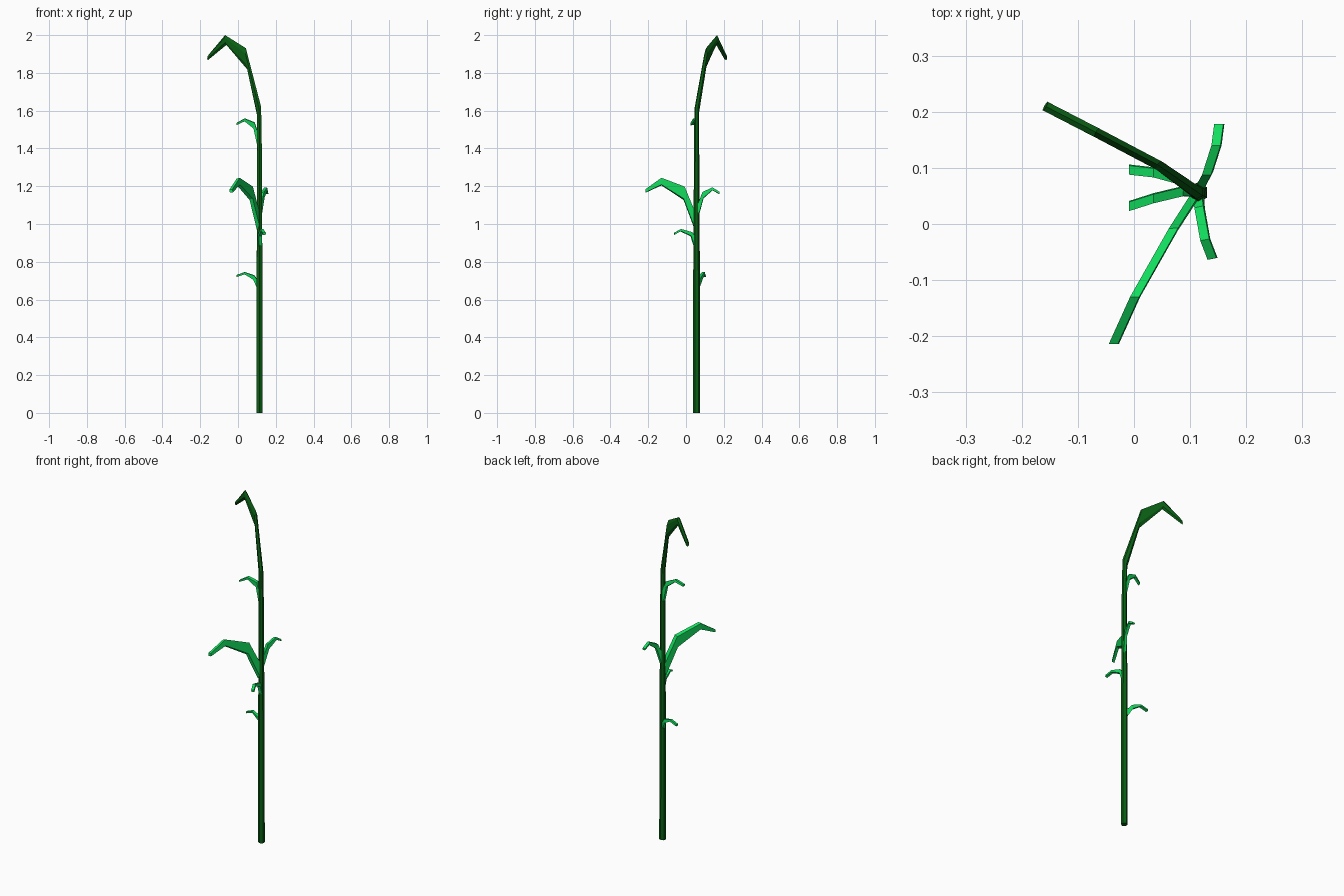
import bpy, bmesh, math
from mathutils import Vector

if "Cube" in bpy.data.objects:
    bpy.data.objects.remove(bpy.data.objects["Cube"])


def material(name, rgb):
    m = bpy.data.materials.new(name)
    m.diffuse_color = (*rgb, 1)
    m.use_nodes = True
    m.node_tree.nodes["Principled BSDF"].inputs["Base Color"].default_value = m.diffuse_color
    return m


STALK = material("dark_green", (0.003, 0.115, 0.007))
LEAF = material("bright_green", (0.006, 0.72, 0.11))


def loft(name, sections, out, lateral, n, turn, mat):
    """Skin n-sided rings; section = (x, y, z, reach, rise, half_width)."""
    out, lateral = Vector(out).normalized(), Vector(lateral).normalized()
    bm = bmesh.new()
    rings = []
    for x, y, z, reach, rise, width in sections:
        depth = out * -reach + Vector((0, 0, rise))
        angles = [turn + math.tau * i / n for i in range(n)]
        rings.append([bm.verts.new(Vector((x, y, z)) + depth * math.cos(a)
                                   + lateral * width * math.sin(a)) for a in angles])
    for r, s in zip(rings, rings[1:]):
        for i in range(n):
            j = (i + 1) % n
            bm.faces.new((r[i], r[j], s[j], s[i]))
    bm.faces.new(rings[0])
    bm.faces.new(rings[-1])
    bmesh.ops.recalc_face_normals(bm, faces=bm.faces)
    me = bpy.data.meshes.new(name)
    bm.to_mesh(me)
    bm.free()
    me.materials.append(mat)
    bpy.context.collection.objects.link(bpy.data.objects.new(name, me))


# Upright stalk running into the drooping top
X, Y = 0.114, 0.056
loft("stalk", [
    (X, Y, 0, .0185, 0, .0185),
    (X, Y, 0.70, .0185, 0, .018),
    (X, Y, 0.95, .016, 0, .016),
    (X, Y, 1.40, .014, 0, .014),
    (X - .003, Y + .001, 1.60, .013, .02, .012),
    (.045, .104, 1.875, -.004, .056, .010),
    (-.065, .162, 1.974, -.004, .026, .010),
    (-.158, .210, 1.881, .002, .014, .010),
], (-.87, .49, 0), (.49, .87, 0), 6, 0, STALK)


# Side leaves: a base and three bends, each (x, y, low z, high z)
def leaf(name, points, lateral):
    out = Vector(points[-1][:2]) - Vector(points[0][:2])
    reaches = (.010, .004, 0, 0)
    sections = [(x, y, (lo + hi) / 2, reach, (hi - lo) * .6, .0115)
                for (x, y, lo, hi), reach in zip(points, reaches)]
    loft(name, sections, (*out, 0), (*lateral, 0), 4, math.radians(38), LEAF)


leaf("low_leaf", [(.108, .062, .66, .69), (.083, .079, .705, .73),
                  (.035, .092, .733, .746), (-.009, .097, .718, .73)], (0, 1))
leaf("front_leaf", [(.115, .050, .88, .92), (.117, .028, .935, .958),
                    (.127, -.028, .96, .974), (.140, -.062, .942, .955)], (1, .2))
leaf("large_leaf", [(.110, .052, .97, 1.04), (.070, -.010, 1.125, 1.20),
                    (.002, -.130, 1.203, 1.246), (-.036, -.214, 1.165, 1.185)], (1, 0))
leaf("back_leaf", [(.115, .060, 1.04, 1.08), (.131, .090, 1.135, 1.17),
                   (.147, .140, 1.177, 1.195), (.152, .178, 1.157, 1.17)], (1, 0))
leaf("high_leaf", [(.110, .058, 1.41, 1.45), (.085, .058, 1.505, 1.54),
                   (.035, .046, 1.543, 1.560), (-.009, .032, 1.522, 1.535)], (0, 1))
